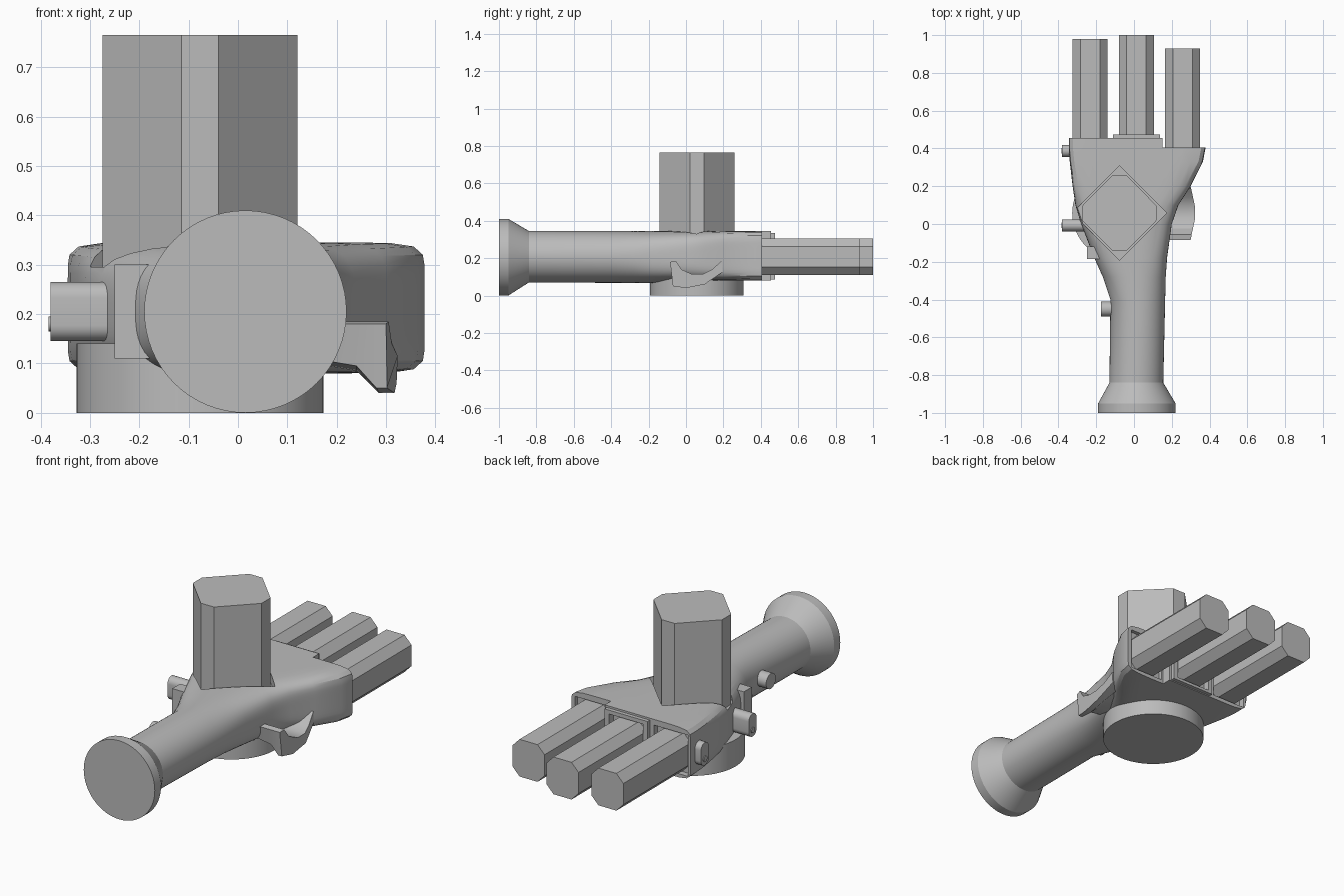
import bpy, bmesh, math
from mathutils import Vector

if "Cube" in bpy.data.objects:
    bpy.data.objects.remove(bpy.data.objects["Cube"])

grey = bpy.data.materials.new("plain grey")
grey.use_nodes = True
GREY = (0.5, 0.5, 0.5, 1)
grey.diffuse_color = GREY
grey.node_tree.nodes["Principled BSDF"].inputs["Base Color"].default_value = GREY


def loft(name, rings, smooth=None):
    """Skin a list of equal-length point rings and cap both ends."""
    bm = bmesh.new()
    loops = [[bm.verts.new(p) for p in ring] for ring in rings]
    n = len(loops[0])
    for a, b in zip(loops, loops[1:]):
        for i in range(n):
            bm.faces.new((a[i], a[(i + 1) % n], b[(i + 1) % n], b[i]))
    bm.faces.new(loops[0])
    bm.faces.new(loops[-1])
    bmesh.ops.recalc_face_normals(bm, faces=bm.faces)
    mesh = bpy.data.meshes.new(name)
    bm.to_mesh(mesh)
    bm.free()
    mesh.materials.append(grey)
    ob = bpy.data.objects.new(name, mesh)
    bpy.context.collection.objects.link(ob)
    if smooth:
        shade(ob, smooth)
    return ob


def activate(ob):
    bpy.ops.object.select_all(action='DESELECT')
    ob.select_set(True)
    bpy.context.view_layer.objects.active = ob


def shade(ob, angle):
    activate(ob)
    bpy.ops.object.shade_smooth_by_angle(angle=math.radians(angle))


def prism(name, outline, axis, lo, hi, smooth=None):
    """Extrude a 2D outline along axis x, y or z."""
    def place(p, d):
        a, b = p
        return {'x': (d, a, b), 'y': (a, d, b), 'z': (a, b, d)}[axis]
    return loft(name, [[place(p, d) for p in outline] for d in (lo, hi)], smooth)


def rect(x0, x1, y0, y1):
    return [(x0, y0), (x1, y0), (x1, y1), (x0, y1)]


def chamfered(cx, cy, hx, hy, fx, fy):
    """Eight-sided outline: half sizes hx, hy and half flats fx, fy."""
    return [(cx + a, cy + b) for a, b in (
        (hx, -fy), (hx, fy), (fx, hy), (-fx, hy),
        (-hx, fy), (-hx, -fy), (-fx, -hy), (fx, -hy))]


def oval(cx, cy, rx, ry, n=32):
    return [(cx + rx * math.cos(math.tau * i / n),
             cy + ry * math.sin(math.tau * i / n)) for i in range(n)]


def capsule(cy, cz, r, half, n=12):
    pts = []
    for start, mid in ((0, half - r), (math.pi, r - half)):
        for i in range(n + 1):
            t = start + math.pi * i / n
            pts.append((cy + r * math.cos(t), cz + mid + r * math.sin(t)))
    return pts


def cut(ob, cutter):
    mod = ob.modifiers.new("cut", 'BOOLEAN')
    mod.operation = 'DIFFERENCE'
    mod.solver = 'EXACT'
    mod.object = cutter
    activate(ob)
    bpy.ops.object.modifier_apply(modifier=mod.name)
    bpy.data.objects.remove(cutter)


# Handle and palm: y, left x, right x, bottom z, top z, squareness
STATIONS = [
    (-1.0, -0.19, 0.22, 0.0, 0.41, 2),
    (-0.95, -0.19, 0.22, 0.0, 0.41, 2),
    (-0.84, -0.13, 0.155, 0.07, 0.345, 2),
    (-0.4, -0.125, 0.165, 0.068, 0.345, 2),
    (-0.28, -0.165, 0.168, 0.067, 0.345, 2.3),
    (-0.18, -0.21, 0.175, 0.068, 0.345, 2.8),
    (0.0, -0.28, 0.2, 0.078, 0.345, 4),
    (0.1, -0.31, 0.235, 0.08, 0.345, 5),
    (0.2, -0.325, 0.3, 0.08, 0.345, 7),
    (0.33, -0.34, 0.365, 0.08, 0.345, 10),
    (0.4, -0.345, 0.378, 0.08, 0.345, 11),
    (0.455, -0.345, 0.378, 0.08, 0.345, 11),
]


def section(y, x0, x1, z0, z1, n, count=64):
    ring = []
    for i in range(count):
        c, s = math.cos(math.tau * i / count), math.sin(math.tau * i / count)
        r = (abs(c) ** n + abs(s) ** n) ** (-1 / n)
        ring.append(((x0 + x1) / 2 + r * c * (x1 - x0) / 2, y,
                     (z0 + z1) / 2 + r * s * (z1 - z0) / 2))
    return ring


palm = loft("handle_and_palm", [section(*s) for s in STATIONS])

# Stepped front edge, diamond recess and finger sockets
cut(palm, prism("step_cutter", rect(0.15, 0.5, -0.1, 0.6), 'y', 0.405, 0.6))
CX, CY = -0.077, 0.058
cut(palm, prism("recess_cutter", [(CX + 0.25, CY), (CX, CY + 0.25),
                                  (CX - 0.25, CY), (CX, CY - 0.25)], 'z', 0.295, 0.5))
knuckle = prism("knuckle_plate", rect(-0.11, 0.138, 0.085, 0.335), 'y', 0.44, 0.475)
FINGERS = [("right", -0.2325, 0.98, 0.425), ("middle", 0.0125, 1.0, 0.44),
           ("left", 0.2575, 0.93, 0.385)]
for side, x, tip, root in FINGERS:
    for ob in ([palm, knuckle] if side == "middle" else [palm]):
        cut(ob, prism("socket_cutter", rect(x - 0.098, x + 0.098, 0.1, 0.315),
                      'y', root, 0.6))
    prism(side + "_finger", chamfered(x, 0.207, 0.0925, 0.097, 0.052, 0.055),
          'y', root - 0.03, tip)
shade(palm, 25)

# Upright block and round base
prism("upright_block", chamfered(CX, CY, 0.198, 0.2, 0.0375, 0.0375), 'z', 0.25, 0.765)
prism("round_base", oval(CX, CY, 0.25, 0.25, 64), 'z', 0.0, 0.14, 30)

# Side buttons
for name, y in (("front_button", 0.387), ("rear_button", -0.007)):
    prism(name, capsule(y, 0.205, 0.032, 0.06), 'x', -0.38, -0.24, 30)
    prism(name + "_pin", oval(y, 0.18, 0.015, 0.015, 16), 'x', -0.384, -0.37, 30)
prism("grip_catch", rect(-0.185, -0.12, 0.11, 0.3), 'x', -0.25, -0.12)
prism("grip_knob", oval(-0.45, 0.21, 0.04, 0.04), 'x', -0.175, -0.08, 30)

# Scooped thumb rest, raised at both ends
SCOOP = [(-0.085, 0.18), (-0.055, 0.185), (-0.025, 0.14), (0.03, 0.115), (0.09, 0.115),
         (0.14, 0.14), (0.19, 0.185), (0.195, 0.125), (0.1, 0.06), (0.0, 0.04),
         (-0.07, 0.05)]
rings = []
for x, lift, bulge in ((0.15, 0.06, 0), (0.24, 0.045, 0), (0.28, 0, 0.01), (0.3, 0, 0.03)):
    rings.append([(x + bulge * max(0, 1 - abs(y - 0.06) / 0.14), y,
                   z + lift * max(0, min(1, (0.11 - z) / 0.05))) for y, z in SCOOP])
loft("thumb_rest", rings, 30)
